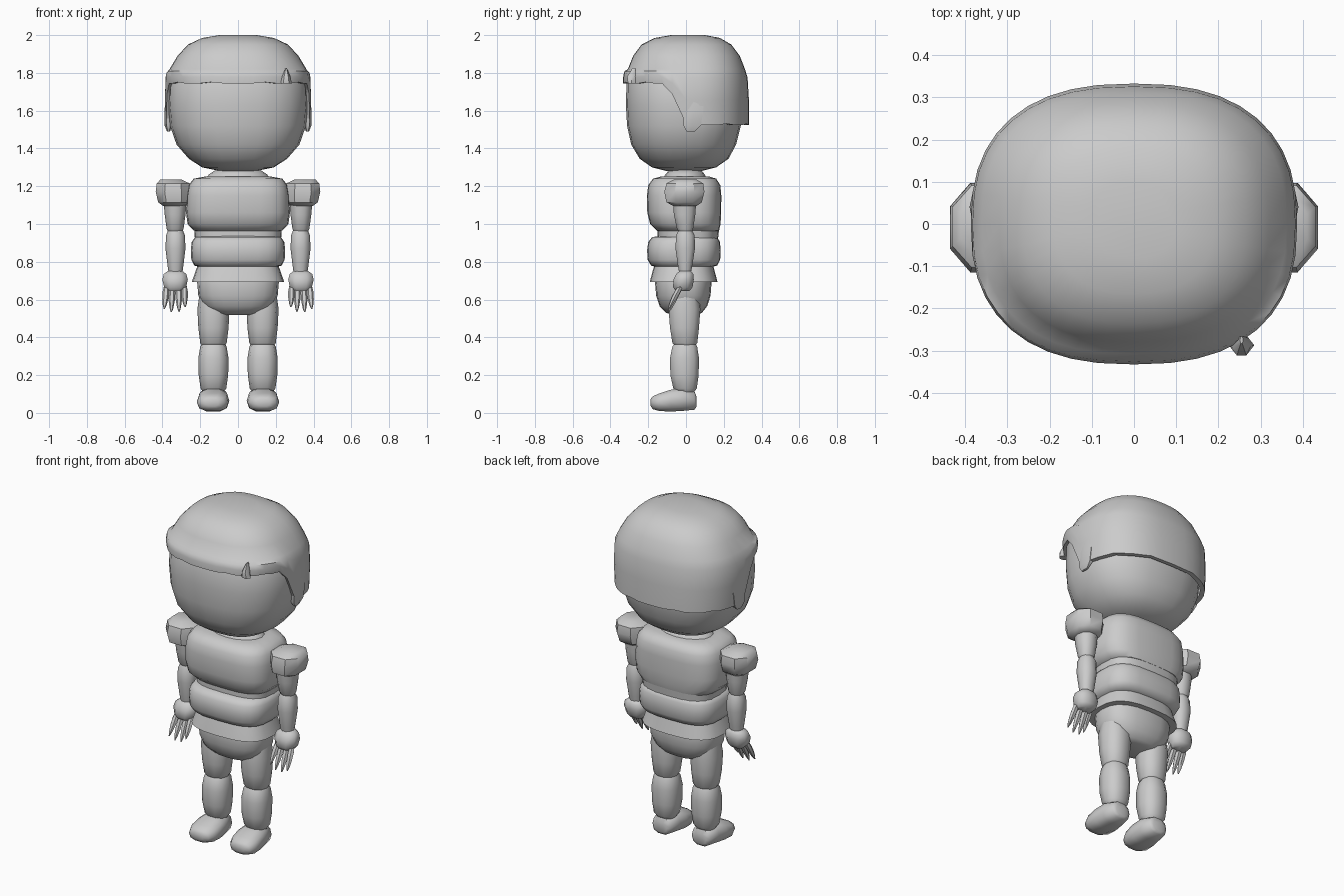
import bpy, bmesh, math
from mathutils import Vector

grey = bpy.data.materials.new("plain_grey")
grey.diffuse_color = (0.6, 0.6, 0.6, 1)


def finish(name, bm, angle=50):
    bmesh.ops.recalc_face_normals(bm, faces=bm.faces)
    me = bpy.data.meshes.new(name)
    bm.to_mesh(me)
    bm.free()
    me.materials.append(grey)
    ob = bpy.data.objects.new(name, me)
    bpy.context.collection.objects.link(ob)
    bpy.ops.object.select_all(action='DESELECT')
    ob.select_set(True)
    bpy.context.view_layer.objects.active = ob
    bpy.ops.object.shade_smooth_by_angle(angle=math.radians(angle))
    return ob


def super_pt(a, p):
    c, s = math.cos(a), math.sin(a)
    f = lambda v: math.copysign(abs(v) ** (2 / p), v)
    return f(c), f(s)


def skin(name, rings, angle=50, cap_start=True, cap_end=True):
    """Bridge rings of points into one surface."""
    bm = bmesh.new()
    vs = [[bm.verts.new(p) for p in r] for r in rings]
    n = len(rings[0])
    for a, b in zip(vs, vs[1:]):
        for i in range(n):
            j = (i + 1) % n
            bm.faces.new((a[i], a[j], b[j], b[i]))
    if cap_start:
        bm.faces.new(vs[0])
    if cap_end:
        bm.faces.new(vs[-1])
    return finish(name, bm, angle)


def loft(name, rows, cx=0, n=16, p=2.0, phase=0.0, angle=50):
    """Rows: z, half width, front y, back y, optional x offset."""
    rings = []
    for z, hx, y0, y1, *off in rows:
        x0 = cx + (math.copysign(off[0], cx) if off else 0)
        ring = []
        for i in range(n):
            u, v = super_pt(2 * math.pi * (i + phase) / n, p)
            ring.append((x0 + hx * u, (y0 + y1) / 2 + (y1 - y0) / 2 * v, z))
        rings.append(ring)
    return skin(name, rings, angle)


# Head
loft("head", [(1.28, .09, -.10, .08), (1.30, .19, -.18, .16), (1.345, .26, -.245, .225),
              (1.42, .325, -.29, .265), (1.52, .36, -.312, .29), (1.63, .37, -.318, .30),
              (1.75, .365, -.315, .30), (1.86, .31, -.27, .27), (1.95, .2, -.17, .17)], n=24, p=2.4)

# Hair cap: crown rings, then a rim that drops along the sides to the nape
def rim(y):
    if y < -.1:
        return 1.745
    if y < .0:
        return 1.745 + (y + .1) / .1 * -.215
    return 1.525

N = 40
rings = []
for z, hx, y0, y1 in [(2.0, .10, -.08, .10), (1.985, .19, -.165, .18), (1.95, .265, -.235, .24),
                      (1.89, .32, -.28, .285), (1.82, .362, -.308, .312)]:
    rings.append([(hx * u, (y0 + y1) / 2 + (y1 - y0) / 2 * v, z)
                  for u, v in (super_pt(2 * math.pi * i / N, 2.45) for i in range(N))])
for t, hx, hy, inset in [(.15, .383, .326, 1), (.55, .387, .333, 1), (1, .38, .333, 1), (1, .38, .333, .93)]:
    ring = []
    for i in range(N):
        u, v = super_pt(2 * math.pi * i / N, 2.45)
        y = hy * v
        bottom = rim(y) + (.006 if i % 4 == 0 else 0)
        ring.append((hx * u * inset, y * inset, 1.82 + (bottom - 1.82) * t))
    rings.append(ring)
skin("hair", rings, cap_end=False)

# Torso stack
loft("neck", [(1.22, .18, -.13, .12), (1.262, .155, -.11, .10), (1.285, .12, -.09, .08)])
loft("chest", [(.955, .18, -.12, .15), (.965, .235, -.155, .175), (1.0, .267, -.19, .183),
               (1.06, .275, -.205, .186), (1.15, .272, -.207, .187), (1.205, .262, -.2, .182),
               (1.24, .235, -.175, .16), (1.252, .17, -.13, .12)], n=24, p=3.2)
loft("waist", [(.88, .225, -.15, .165), (.97, .232, -.15, .175)], n=24, p=3)
loft("belly_band", [(.77, .19, -.15, .13), (.78, .232, -.185, .165), (.81, .247, -.203, .181),
                    (.86, .25, -.206, .183), (.905, .245, -.2, .18), (.93, .228, -.18, .165),
                    (.937, .18, -.14, .13)], n=24, p=3.2)
loft("skirt", [(.79, .21, -.165, .142), (.75, .225, -.177, .152), (.692, .245, -.192, .167),
               (.692, .225, -.172, .145)], n=24, p=2.8)
loft("pelvis", [(.518, .09, -.07, .06), (.53, .135, -.105, .085), (.565, .183, -.14, .112),
                (.62, .21, -.158, .13), (.70, .217, -.165, .136), (.76, .2, -.15, .12)], n=20, p=2.5)

for s, side in ((-1, "left"), (1, "right")):
    # Legs
    loft(side + "_thigh", [(.355, .06, -.06, .05), (.37, .07, -.075, .063), (.45, .08, -.088, .072),
                           (.55, .085, -.096, .08), (.62, .075, -.085, .07)], cx=.13 * s, n=10, p=2.3)
    loft(side + "_shin", [(.11, .055, -.05, .045), (.13, .068, -.07, .06), (.2, .078, -.086, .07),
                          (.29, .08, -.088, .072), (.35, .07, -.075, .062), (.37, .058, -.06, .05)],
         cx=.13 * s, n=10, p=2.4)
    # Foot, lofted heel to toe
    foot = []
    for y, hx, z0, z1, x in [(.055, .04, .03, .09, .13), (.045, .06, .015, .115, .13),
                             (-.02, .076, .008, .135, .13), (-.08, .085, .005, .125, .131),
                             (-.14, .084, .008, .105, .134), (-.175, .065, .018, .09, .136),
                             (-.187, .035, .035, .075, .136)]:
        foot.append([(s * x + hx * u, y, (z0 + z1) / 2 + (z1 - z0) / 2 * v)
                     for u, v in (super_pt(math.pi * i / 5, 2.6) for i in range(10))])
    skin(side + "_foot", foot)
    # Arms
    loft(side + "_upper_arm", [(.955, .035, -.035, .03), (.975, .045, -.05, .04), (1.05, .055, -.067, .052),
                               (1.13, .062, -.073, .058)], cx=.333 * s, n=10, p=2.2)
    loft(side + "_forearm", [(.73, .035, -.035, .025), (.78, .042, -.045, .035), (.87, .053, -.058, .05),
                             (.94, .05, -.055, .048), (.975, .036, -.035, .03)], cx=.331 * s, n=10, p=2.2)
    loft(side + "_shoulder_pad", [(1.095, .06, -.07, .06), (1.115, .088, -.11, .09),
                                  (1.17, .098, -.122, .105, .004), (1.215, .093, -.11, .098, .003),
                                  (1.235, .06, -.07, .06, -.015)], cx=.34 * s, n=8, p=2.4, phase=.5, angle=40)
    loft(side + "_hand", [(.645, .045, -.055, .02), (.665, .062, -.072, .038), (.705, .072, -.07, .045),
                          (.735, .064, -.055, .042), (.752, .04, -.035, .028)], cx=.333 * s, n=8, p=2.4, phase=.5)
    # Fingers, slim tapered spindles leaning forward
    for k, (bx, tx, tz) in enumerate([(.285, .28, .56), (.315, .312, .535), (.348, .353, .533), (.378, .39, .55)]):
        a, b = Vector((s * bx, -.025, .68)), Vector((s * tx, -.092, tz))
        rows = []
        for t, r in ((0, .012), (.3, .018), (.6, .016), (.85, .01), (1, .003)):
            c = a.lerp(b, t)
            rows.append([(c.x + r * math.cos(q * math.pi / 3), c.y + r * math.sin(q * math.pi / 3), c.z)
                         for q in range(6)])
        skin("%s_finger_%d" % (side, k + 1), rows)
    # Sideburn tuft in front of the ear
    loft(side + "_sideburn", [(1.49, .008, .0, .05), (1.52, .02, -.02, .085), (1.6, .022, -.02, .1),
                              (1.68, .012, -.02, .1)], cx=.368 * s, n=6)

# Small lock at the fringe
loft("fringe_lock", [(1.745, .03, -.31, -.265), (1.78, .022, -.315, -.265), (1.825, .004, -.285, -.265)],
     cx=.255, n=6)
